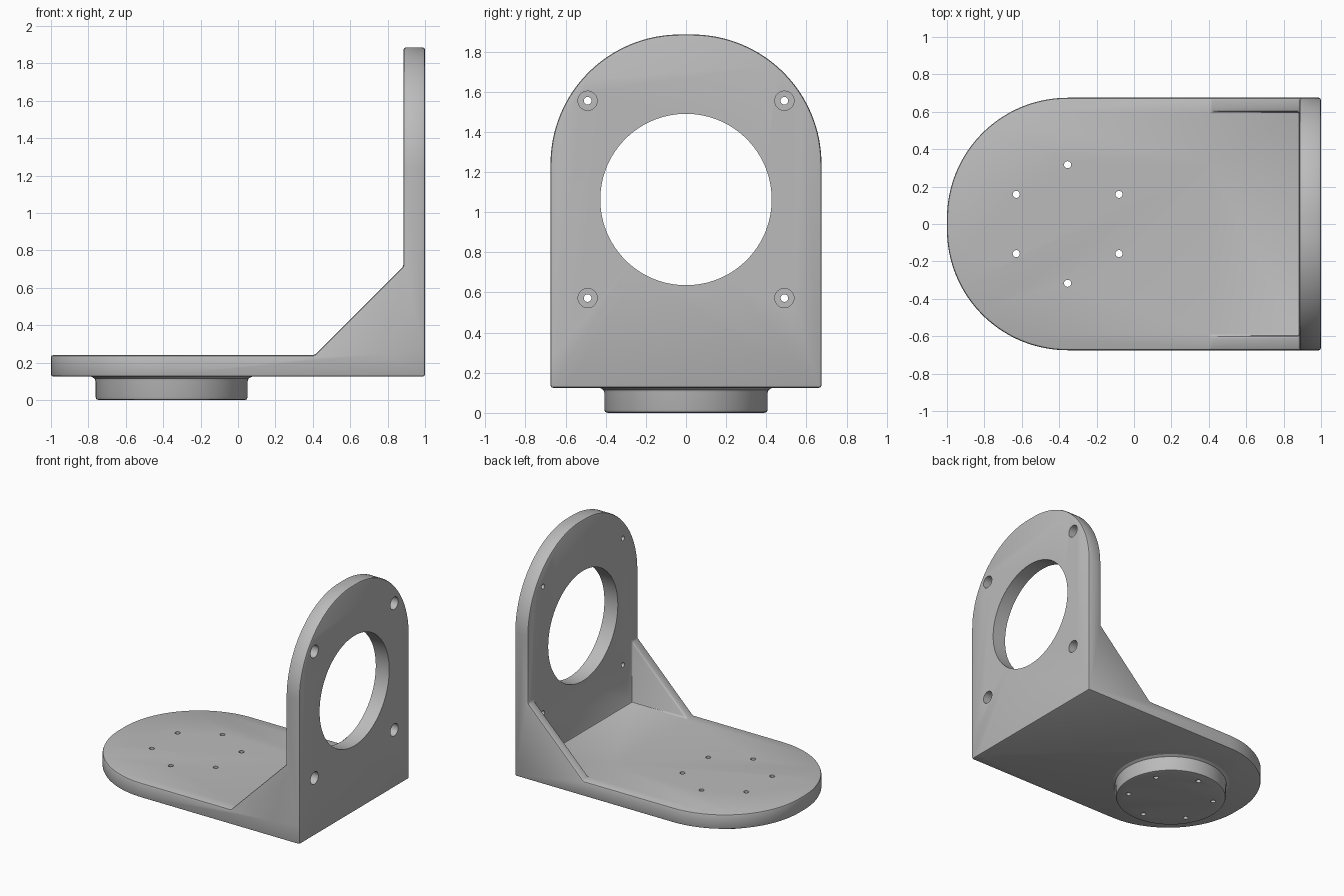
import bpy, bmesh, math
from mathutils import Matrix, Vector

cube = bpy.data.objects.get("Cube")
if cube:
    bpy.data.objects.remove(cube, do_unlink=True)

grey = bpy.data.materials.new("plain grey")
grey.use_nodes = True
colour = (0.5, 0.5, 0.5, 1)
grey.diffuse_color = colour
grey.node_tree.nodes["Principled BSDF"].inputs["Base Color"].default_value = colour

HALF_W, BOTTOM, FLOOR, WALL, TOP = 0.675, 0.125, 0.24, 0.885, 1.885
CORNER = 0.645
DISC_X = -0.355


def make_object(name, bm):
    bmesh.ops.recalc_face_normals(bm, faces=bm.faces)
    mesh = bpy.data.meshes.new(name)
    bm.to_mesh(mesh)
    bm.free()
    mesh.materials.append(grey)
    obj = bpy.data.objects.new(name, mesh)
    bpy.context.collection.objects.link(obj)
    return obj


def prism(name, points, offset):
    """Extrude a closed outline of 3D points along an offset."""
    bm = bmesh.new()
    face = bm.faces.new([bm.verts.new(p) for p in points])
    new = bmesh.ops.extrude_face_region(bm, geom=[face])["geom"]
    verts = [v for v in new if isinstance(v, bmesh.types.BMVert)]
    bmesh.ops.translate(bm, verts=verts, vec=Vector(offset))
    return make_object(name, bm)


def lathe(bm, profile, matrix, count):
    """Closed turned solid about local z from (radius, height) pairs."""
    rings = []
    for r, z in profile:
        rings.append([bm.verts.new(matrix @ Vector((
            r * math.cos(math.tau * i / count),
            r * math.sin(math.tau * i / count), z))) for i in range(count)])
    for a, b in zip(rings, rings[1:]):
        for i in range(count):
            j = (i + 1) % count
            bm.faces.new((a[i], a[j], b[j], b[i]))
    bm.faces.new(rings[0])
    bm.faces.new(rings[-1])


def rounded_end(start, end, steps=32):
    """Outline (across, along) with two large rounded corners at the far end."""
    pts = [(-HALF_W, start), (HALF_W, start)]
    for side in (1, -1):
        for i in range(steps + 1):
            a = math.pi / 2 * (i / steps if side > 0 else 1 - i / steps)
            pts.append((side * (HALF_W - CORNER + CORNER * math.cos(a)),
                        end - CORNER + CORNER * math.sin(a)))
    return pts


def boolean(obj, cutter, operation):
    mod = obj.modifiers.new(cutter.name, "BOOLEAN")
    mod.object, mod.operation, mod.solver = cutter, operation, "EXACT"
    cutter.hide_render = True


def bake(obj):
    """Replace the mesh by its modified result."""
    graph = bpy.context.evaluated_depsgraph_get()
    mesh = bpy.data.meshes.new_from_object(obj.evaluated_get(graph))
    obj.modifiers.clear()
    obj.data = mesh


# Angle bracket: side profile trimmed by the plan and end outlines
side = [(-1.1, BOTTOM), (1, BOTTOM), (1, 2), (WALL, 2),
        (WALL, 0.715), (0.41, FLOOR), (-1.1, FLOOR)]
bracket = prism("angle_bracket", [(x, -0.8, z) for x, z in side], (0, 1.6, 0))
plan = prism("plan_trim", [(-b, a, 0) for a, b in rounded_end(-1, 1)], (0, 0, 2.2))
end = prism("end_trim", [(-1.2, a, b) for a, b in rounded_end(BOTTOM, TOP)], (2.2, 0, 0))
# Space between the two side gussets
gap = prism("gusset_gap", [(-1.2, -0.6, FLOOR), (WALL, -0.6, FLOOR),
                           (WALL, 0.6, FLOOR), (-1.2, 0.6, FLOOR)], (0, 0, 2))
boolean(bracket, plan, "INTERSECT")
boolean(bracket, end, "INTERSECT")
boolean(bracket, gap, "DIFFERENCE")
bevel = bracket.modifiers.new("soft_edges", "BEVEL")
bevel.width, bevel.segments = 0.012, 2
bevel.limit_method, bevel.angle_limit = "ANGLE", math.radians(30)
bevel.use_clamp_overlap = False

# Round mounting boss below the base, flared where it meets the base
bm = bmesh.new()
profile = [(0.39, 0), (0.402, 0.004), (0.407, 0.016), (0.407, 0.1),
           (0.411, 0.114), (0.43, BOTTOM), (0.43, 0.135)]
lathe(bm, profile, Matrix.Translation((DISC_X, 0, 0)), 96)
boss = make_object("mounting_boss", bm)

# Ring of small through holes
bm = bmesh.new()
for k in range(6):
    a = math.radians(30 + 60 * k)
    spot = Matrix.Translation((DISC_X + 0.317 * math.cos(a), 0.317 * math.sin(a), 0))
    lathe(bm, [(0.019, -0.1), (0.019, 0.4)], spot, 20)
pin_holes = make_object("pin_holes", bm)

# Large opening and counterbored screw holes in the wall
along_x = Matrix.Rotation(math.pi / 2, 4, "Y")
bm = bmesh.new()
lathe(bm, [(0.427, 0.8), (0.427, 1.1)], Matrix.Translation((0, 0, 1.063)) @ along_x, 96)
for y in (-0.49, 0.49):
    for z in (0.572, 1.555):
        lathe(bm, [(0.019, 0.8), (0.019, 0.93), (0.048, 0.93), (0.048, 1.1)],
              Matrix.Translation((0, y, z)) @ along_x, 28)
wall_holes = make_object("wall_holes", bm)

boolean(bracket, wall_holes, "DIFFERENCE")
boolean(bracket, pin_holes, "DIFFERENCE")
boolean(boss, pin_holes, "DIFFERENCE")
bpy.context.view_layer.update()
bake(bracket)
bake(boss)
for helper in (plan, end, gap, pin_holes, wall_holes):
    bpy.data.objects.remove(helper, do_unlink=True)

# Smooth curved faces while keeping sharp edges
for obj in (bracket, boss):
    bpy.ops.object.select_all(action="DESELECT")
    obj.select_set(True)
    bpy.context.view_layer.objects.active = obj
    bpy.ops.object.shade_smooth_by_angle(angle=math.radians(35))
